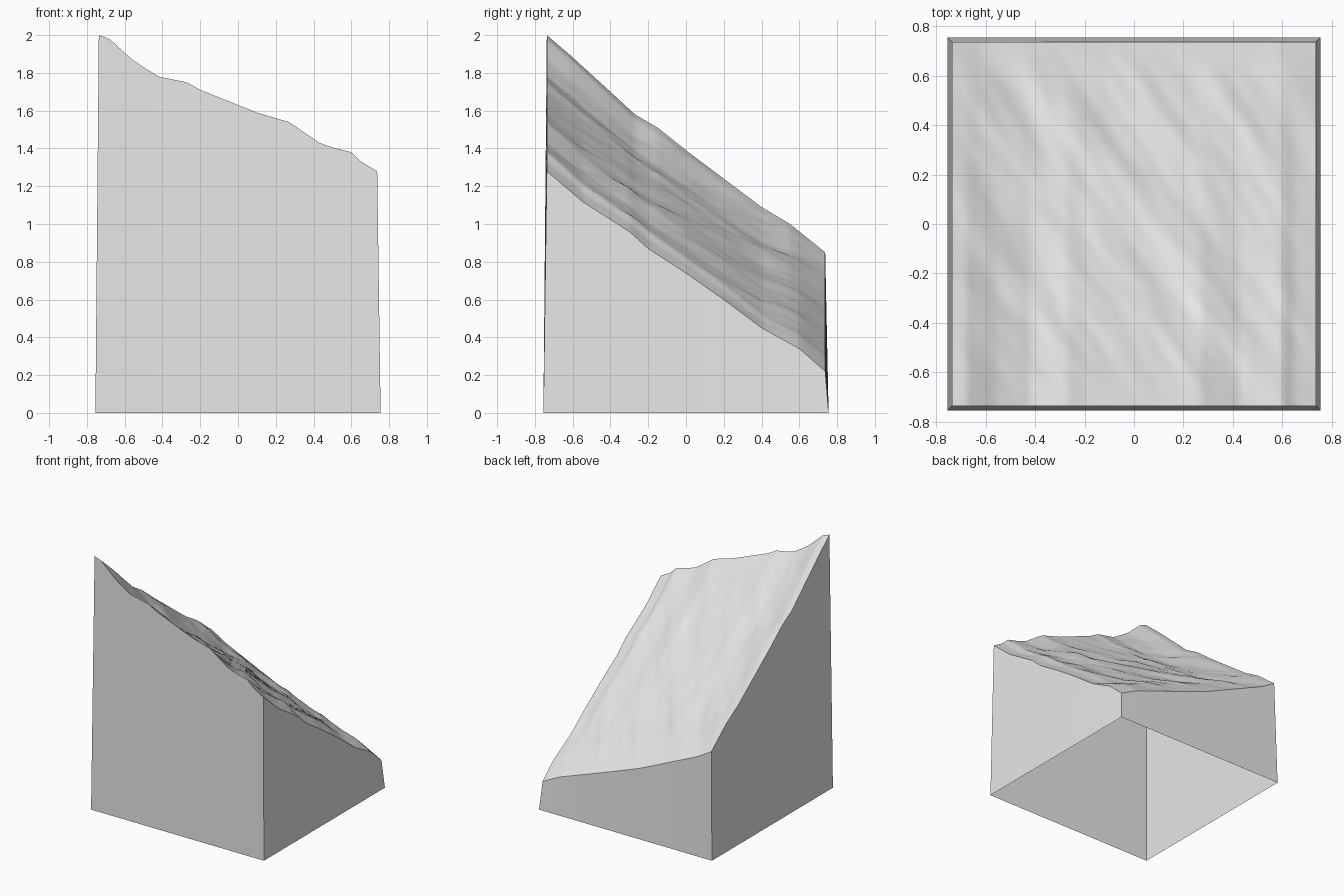
import bpy
import bmesh
from mathutils import Vector, noise

if "Cube" in bpy.data.objects:
    bpy.data.objects.remove(bpy.data.objects["Cube"], do_unlink=True)

HALF = 0.737      # half width of the ground surface
FLARE = 0.755     # half width at the foot of the walls
N = 96            # grid cells per side

grey = bpy.data.materials.new("stone_grey")
grey.use_nodes = True
grey.diffuse_color = (0.8, 0.8, 0.8, 1)
grey.node_tree.nodes["Principled BSDF"].inputs["Base Color"].default_value = (0.8, 0.8, 0.8, 1)

# Height profiles along the four rims: (position, height)
FRONT = [(-HALF, 2.0), (-.68, 1.98), (-.56, 1.87), (-.5, 1.83), (-.42, 1.78), (-.27, 1.75),
         (-.2, 1.71), (0, 1.63), (.1, 1.59), (.2, 1.56), (.27, 1.54), (.43, 1.43),
         (.5, 1.405), (.6, 1.38), (.65, 1.33), (HALF, 1.28)]
BACK = [(-HALF, .85), (-.62, .78), (-.11, .55), (.24, .42), (.59, .295), (HALF, .22)]
LEFT_EDGE = [(-HALF, 2.0), (-.62, 1.9), (-.4, 1.7), (-.27, 1.58), (-.15, 1.51), (0, 1.39),
             (.2, 1.24), (.4, 1.09), (.55, 1.0), (HALF, .85)]
RIGHT_EDGE = [(-HALF, 1.28), (-.55, 1.12), (-.3, .96), (-.2, .87), (0, .74), (.2, .6),
              (.4, .45), (.6, .34), (HALF, .22)]


def along(profile, p):
    for (a, za), (b, zb) in zip(profile, profile[1:]):
        if p <= b:
            return za + (zb - za) * (p - a) / (b - a)
    return profile[-1][1]


def ridges(x, y):
    """Diagonal ripples that fade out at the rims."""
    u, v = .82 * x + .57 * y, .82 * y - .57 * x
    fade = (1 - (x / HALF) ** 6) * (1 - (y / HALF) ** 6)
    broad = noise.noise(Vector((u * 6, v * 1.2, 3)))
    fine = noise.noise(Vector((u * 16, v * 5, 7)))
    return fade * (.03 * broad + .008 * fine)


def height(x, y):
    """Blend the four rim profiles across the square."""
    s, t = (x / HALF + 1) / 2, (y / HALF + 1) / 2
    across = (1 - t) * along(FRONT, x) + t * along(BACK, x)
    deep = (1 - s) * along(LEFT_EDGE, y) + s * along(RIGHT_EDGE, y)
    corners = (1 - t) * ((1 - s) * 2.0 + s * 1.28) + t * ((1 - s) * .85 + s * .22)
    return across + deep - corners + ridges(x, y)


def finish(bm, name, smooth):
    mesh = bpy.data.meshes.new(name)
    for f in bm.faces:
        f.smooth = smooth
    bm.to_mesh(mesh)
    bm.free()
    mesh.materials.append(grey)
    obj = bpy.data.objects.new(name, mesh)
    bpy.context.collection.objects.link(obj)


# Sloping rippled ground
bm = bmesh.new()
bmesh.ops.create_grid(bm, x_segments=N, y_segments=N, size=HALF)
for v in bm.verts:
    v.co.z = height(v.co.x, v.co.y)
finish(bm, "sloping_ground", True)


# Four walls, open underneath, flaring slightly to the foot
def wall(name, start, end):
    bm = bmesh.new()
    a, b = Vector(start), Vector(end)
    pairs = []
    for i in range(N + 1):
        p = a.lerp(b, i / N)
        top = p * HALF
        foot = p * FLARE
        pairs.append((bm.verts.new((foot.x, foot.y, 0)),
                      bm.verts.new((top.x, top.y, height(top.x, top.y)))))
    for (f0, t0), (f1, t1) in zip(pairs, pairs[1:]):
        bm.faces.new((f0, f1, t1, t0))
    finish(bm, name, False)


wall("front_wall", (-1, -1), (1, -1))
wall("left_wall", (1, -1), (1, 1))
wall("back_wall", (1, 1), (-1, 1))
wall("right_wall", (-1, 1), (-1, -1))
